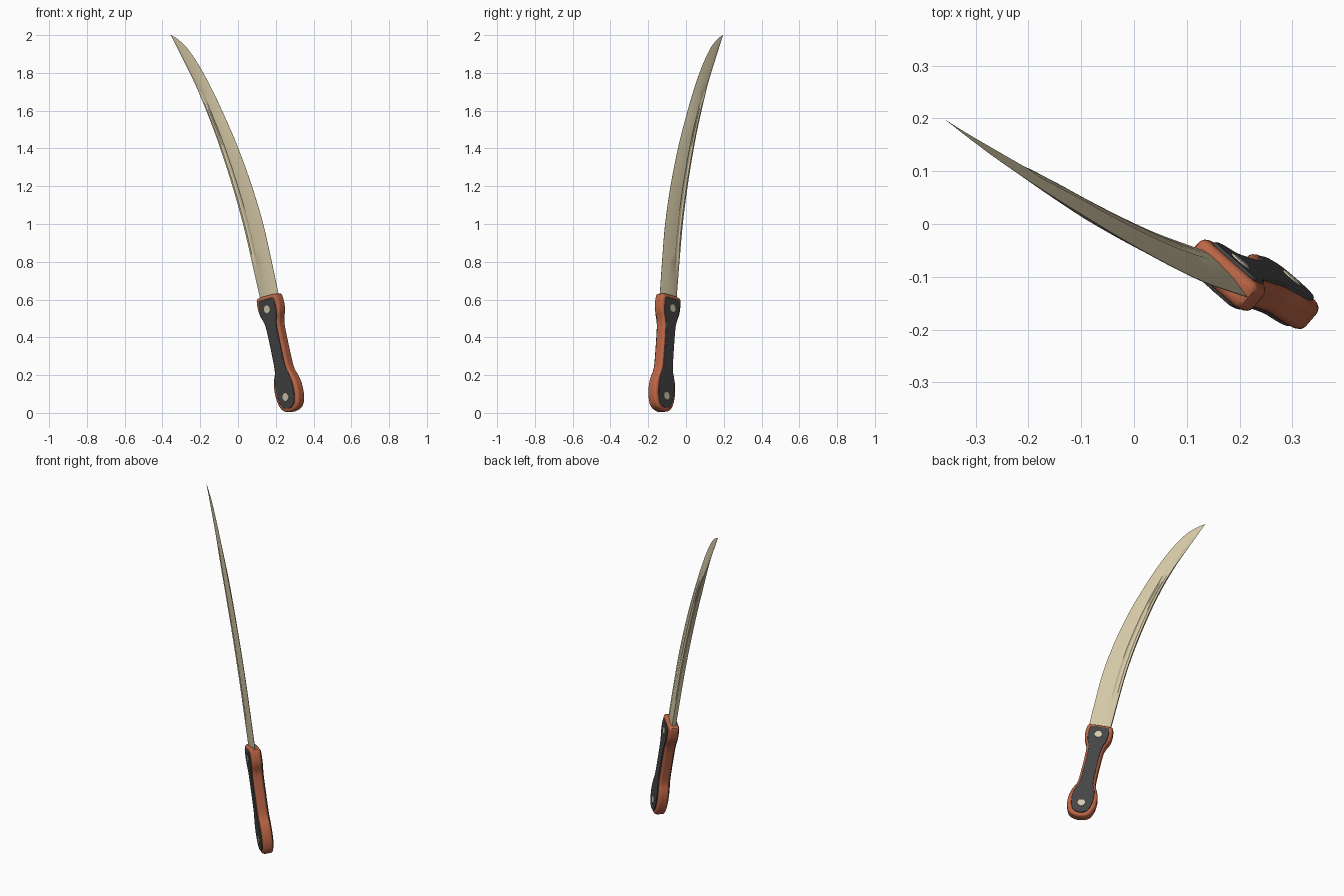
import bpy, bmesh, math
from mathutils import Vector, Matrix

if "Cube" in bpy.data.objects:
    bpy.data.objects.remove(bpy.data.objects["Cube"])

# Sword plane: u = across, v = up along the plane, n = through the thickness
n = Vector((0.648, 0.756, 0.085)).normalized()
u = Vector((0.756, -0.648, 0)).normalized()
v = u.cross(n)
PLANE = Matrix((u, v, -n)).transposed().to_4x4()
PLANE.translation = n * 0.088
# Handle frame: origin at the pommel rivet, y along the grip
GRIP = PLANE @ Matrix.Translation((0.294, 0.08, 0)) @ Matrix.Rotation(math.radians(11.5), 4, 'Z')


def material(name, rgb):
    m = bpy.data.materials.new(name)
    m.diffuse_color = (*rgb, 1)
    m.use_nodes = True
    m.node_tree.nodes["Principled BSDF"].inputs["Base Color"].default_value = m.diffuse_color
    return m


STEEL = material("steel", (0.66, 0.58, 0.38))
RED = material("red_wood", (0.50, 0.13, 0.06))
DARK = material("dark_grip", (0.06, 0.06, 0.06))
PALE = material("rivet_metal", (0.66, 0.60, 0.44))


def finish(name, bm, frame, mat, bevel=0, angle=35):
    bmesh.ops.recalc_face_normals(bm, faces=bm.faces[:])
    me = bpy.data.meshes.new(name)
    bm.to_mesh(me)
    bm.free()
    me.transform(frame)
    me.materials.append(mat)
    ob = bpy.data.objects.new(name, me)
    bpy.context.collection.objects.link(ob)
    bpy.ops.object.select_all(action='DESELECT')
    ob.select_set(True)
    bpy.context.view_layer.objects.active = ob
    if bevel:
        b = ob.modifiers.new("rounding", 'BEVEL')
        b.width, b.segments, b.limit_method = bevel, 4, 'ANGLE'
        b.angle_limit = math.radians(60)
    bpy.ops.object.shade_smooth_by_angle(angle=math.radians(angle))
    return ob


def smooth_points(pts, steps):
    """Catmull-Rom curve through the points."""
    P = [Vector(p) for p in pts]
    P = [2 * P[0] - P[1]] + P + [2 * P[-1] - P[-2]]
    out = []
    for i in range(1, len(P) - 2):
        a, b, c, d = P[i - 1:i + 3]
        for k in range(steps):
            t = k / steps
            out.append(0.5 * (2 * b + (c - a) * t + (2 * a - 5 * b + 4 * c - d) * t * t
                              + (3 * b - a - 3 * c + d) * t ** 3))
    return out + [P[-2]]


def slab(name, outline, z0, z1, mat, bevel):
    bm = bmesh.new()
    f = bm.faces.new([bm.verts.new((x, y, z0)) for x, y in outline])
    r = bmesh.ops.extrude_face_region(bm, geom=[f])
    vs = [e for e in r['geom'] if isinstance(e, bmesh.types.BMVert)]
    bmesh.ops.translate(bm, verts=vs, vec=(0, 0, z1 - z0))
    return finish(name, bm, GRIP, mat, bevel)


# Blade: spine and cutting edge rails as (height, spine, edge)
rails = smooth_points([(0.57, 0.138, 0.264), (0.80, 0.088, 0.217), (1.0, 0.041, 0.172),
                       (1.2, -0.018, 0.108), (1.4, -0.088, 0.028), (1.55, -0.149, -0.045),
                       (1.7, -0.222, -0.125), (1.83, -0.298, -0.207), (1.93, -0.357, -0.288),
                       (1.98, -0.386, -0.354), (2.0, -0.399, -0.397)], 4)
bm = bmesh.new()
rings = []
for b, a0, a1 in rails:
    taper = min(1, max(0.03, (2.0 - b) / 0.45))
    false_edge = min(1, max(0.08, (1.85 - b) / 0.17))
    groove = 0.005 * min(1, max(0, (b - 0.72) / 0.12), max(0, (1.72 - b) / 0.08))
    half = [(0, 0.011 * false_edge), (0.1, 0.013 * (0.4 + 0.6 * false_edge)),
            (0.16, 0.0135 - groove), (0.25, 0.0135 - groove), (0.32, 0.0135),
            (0.65, 0.010), (1, 0.0006)]
    loop = [(t, h) for t, h in half] + [(t, -h) for t, h in reversed(half)]
    rings.append([bm.verts.new((a0 + (a1 - a0) * t, b, h * taper)) for t, h in loop])
for r, s in zip(rings, rings[1:]):
    for i in range(len(r)):
        j = (i + 1) % len(r)
        bm.faces.new((r[i], r[j], s[j], s[i]))
bm.faces.new(rings[0])
bm.faces.new(rings[-1])
finish("blade", bm, PLANE, STEEL, angle=20)

# Handle half profile as (half width, distance along grip)
half = smooth_points([(0, -0.083), (0.04, -0.074), (0.066, -0.05), (0.081, 0), (0.081, 0.055),
                      (0.070, 0.10), (0.053, 0.14), (0.048, 0.20), (0.048, 0.36), (0.055, 0.41),
                      (0.070, 0.445), (0.077, 0.48), (0.075, 0.525), (0.062, 0.545),
                      (0, 0.548)], 3)
outline = [tuple(p) for p in half] + [(-p.x, p.y) for p in reversed(half[1:-1])]
slab("handle", outline, -0.03, 0.03, RED, 0.016)

# Grip plates and rivets on both faces
inset = [(x * 0.74, 0.2325 + (y - 0.2325) * 0.94) for x, y in outline]
for side, label in ((1, "front"), (-1, "back")):
    slab("grip_plate_" + label, inset, side * 0.02, side * 0.036, DARK, 0.004)
    for y, end in ((0, "lower"), (0.475, "upper")):
        ring = [(0.022 * math.cos(k * math.tau / 24), y + 0.022 * math.sin(k * math.tau / 24))
                for k in range(24)]
        slab(f"rivet_{end}_{label}", ring, side * 0.03, side * 0.039, PALE, 0.002)
